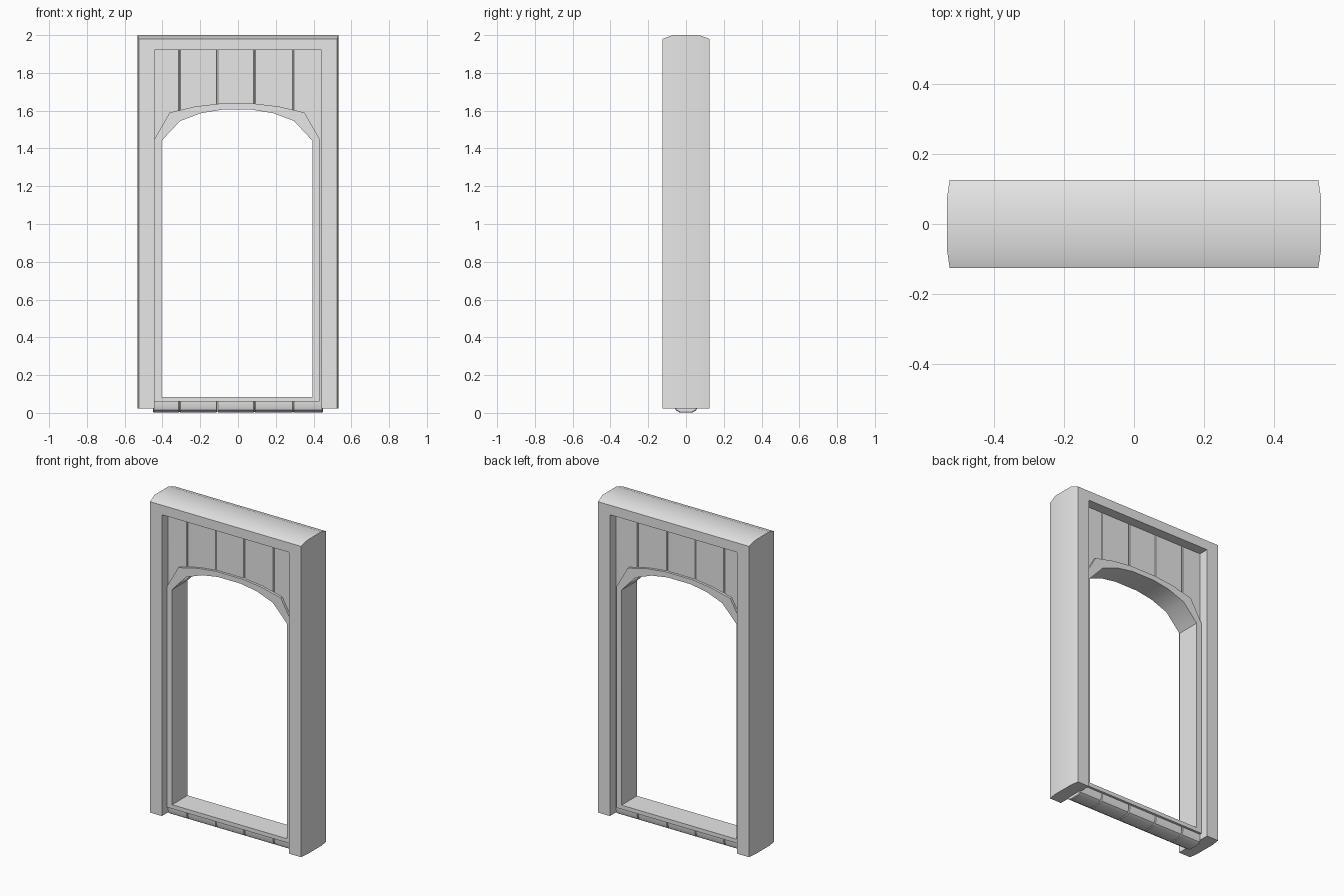
import bpy
import bmesh
import math

cube = bpy.data.objects.get("Cube")
if cube:
    bpy.data.objects.remove(cube, do_unlink=True)

grey = bpy.data.materials.new("plain grey")
grey.use_nodes = True
grey.diffuse_color = (0.8, 0.8, 0.8, 1)
grey.node_tree.nodes["Principled BSDF"].inputs["Base Color"].default_value = (0.8, 0.8, 0.8, 1)


def finish(bm, name):
    bmesh.ops.recalc_face_normals(bm, faces=bm.faces)
    mesh = bpy.data.meshes.new(name)
    bm.to_mesh(mesh)
    bm.free()
    obj = bpy.data.objects.new(name, mesh)
    bpy.context.collection.objects.link(obj)
    mesh.materials.append(grey)
    return obj


def activate(obj):
    bpy.ops.object.select_all(action='DESELECT')
    obj.select_set(True)
    bpy.context.view_layer.objects.active = obj


def loft(rings, name, closed):
    """Join rings of points with quads, as a closed loop or with end caps."""
    bm = bmesh.new()
    rows = [[bm.verts.new(p) for p in ring] for ring in rings]
    pairs = list(zip(rows, rows[1:]))
    if closed:
        pairs.append((rows[-1], rows[0]))
    else:
        bm.faces.new(rows[0])
        bm.faces.new(rows[-1])
    for a, b in pairs:
        for i in range(len(a)):
            j = (i + 1) % len(a)
            bm.faces.new((a[i], a[j], b[j], b[i]))
    return finish(bm, name)


# Outer frame: two posts and a lintel with a crowned outer face
DEPTH, CROWN = 0.125, 0.07


def frame_ring(side, top):
    ring = []
    for y in (-DEPTH, -CROWN, CROWN, DEPTH):
        edge = abs(y) == DEPTH
        x = 0.525 if edge else 0.533
        z = (1.98 if edge else 2.0) if top else 0.022
        ring.append((side * x, y, z))
    z = 1.92 if top else 0.022
    return ring + [(side * 0.443, DEPTH, z), (side * 0.443, -DEPTH, z)]


frame = loft([frame_ring(-1, False), frame_ring(-1, True),
              frame_ring(1, True), frame_ring(1, False)], "outer_frame", False)

# Arched lining around the opening
SHIFT = -0.005
inner_half = [(0.4, 0.085), (0.4, 1.44), (0.302, 1.545), (0.19, 1.587), (0.08, 1.605)]
outer_half = [(0.437, 0.06), (0.437, 1.45), (0.357, 1.59), (0.222, 1.622), (0.095, 1.637)]


def whole(half):
    right = [(x + SHIFT, z) for x, z in half]
    return right + [(SHIFT - x, z) for x, z in reversed(half)]


inner, outer = whole(inner_half), whole(outer_half)
LINING = 0.077
lining = loft([[(ox, -LINING, oz), (ox, LINING, oz), (ix, LINING, iz), (ix, -LINING, iz)]
               for (ox, oz), (ix, iz) in zip(outer, inner)], "arched_lining", True)

# Vertical planks with rounded lower ends
half_section = [(0.062, 1.93), (0.062, 0.035), (0.054, 0.014), (0.034, 0.002)]
section = half_section + [(-y, z) for y, z in reversed(half_section)]
seams = [-0.45, -0.31, -0.11, 0.087, 0.292, 0.45]
bm = bmesh.new()
for x0, x1 in zip(seams, seams[1:]):
    a, b = [[bm.verts.new((x, y, z)) for y, z in section] for x in (x0 + 0.0005, x1 - 0.0005)]
    bm.faces.new(a)
    bm.faces.new(b)
    for i in range(len(a)):
        j = (i + 1) % len(a)
        bm.faces.new((a[i], a[j], b[j], b[i]))
bmesh.ops.recalc_face_normals(bm, faces=bm.faces)
ends = [e for e in bm.edges if abs(e.verts[0].co.x - e.verts[1].co.x) < 1e-5]
bmesh.ops.bevel(bm, geom=ends, offset=0.004, segments=1, affect='EDGES')
planks = finish(bm, "planks")

# Cut the doorway out of the planks, midway through the lining
cut = [((ox + ix) / 2, (oz + iz) / 2) for (ox, oz), (ix, iz) in zip(outer, inner)]
cutter = loft([[(x, y, z) for x, z in cut] for y in (-0.2, 0.2)], "doorway_cutter", False)
cutter.hide_render = True
activate(planks)
mod = planks.modifiers.new("doorway", 'BOOLEAN')
mod.operation = 'DIFFERENCE'
mod.solver = 'EXACT'
mod.object = cutter
bpy.ops.object.modifier_apply(modifier=mod.name)
bpy.data.objects.remove(cutter, do_unlink=True)

# Soft shading on the crowned and arched faces
for obj in (frame, lining, planks):
    activate(obj)
    bpy.ops.object.shade_smooth_by_angle(angle=math.radians(32))
